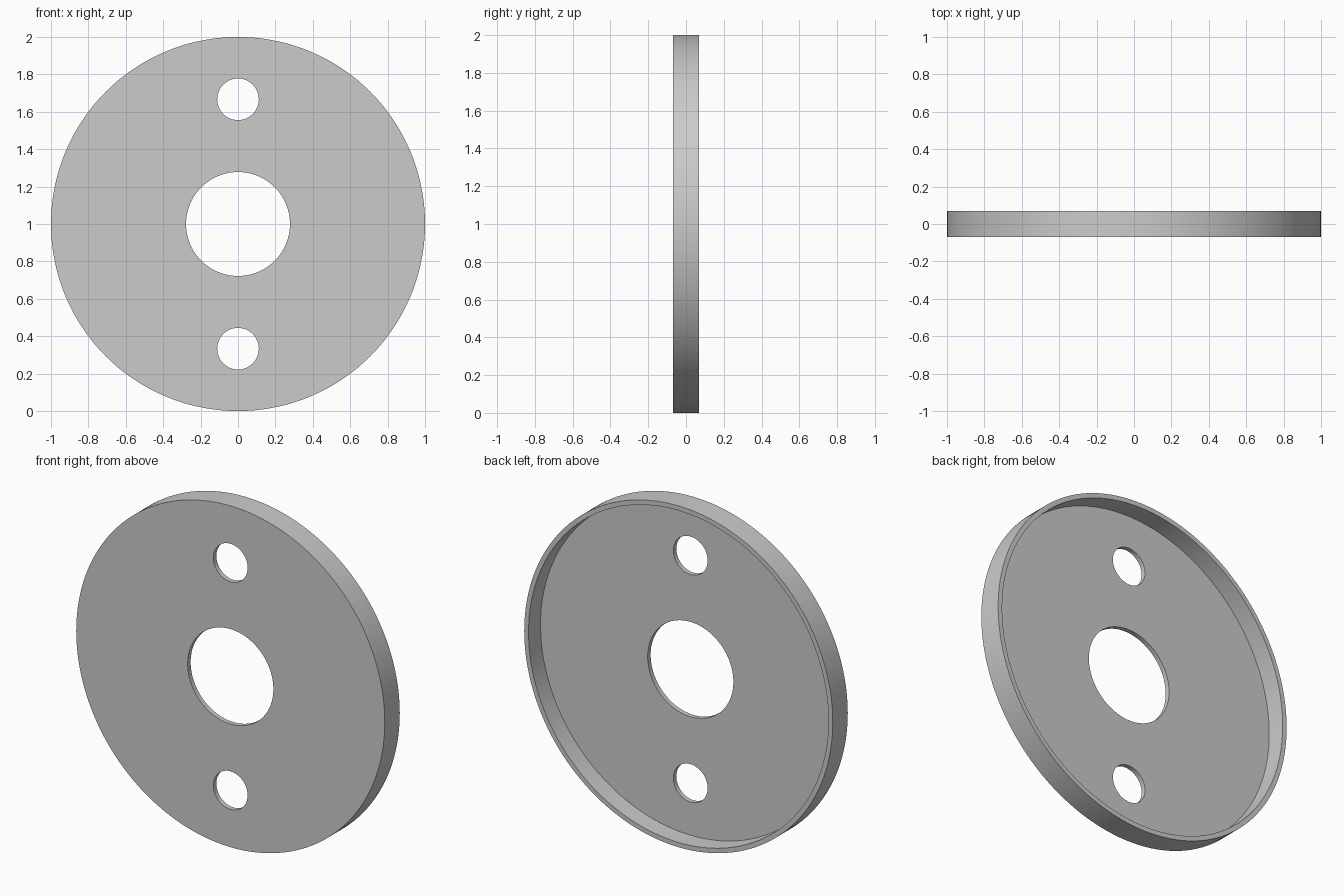
import bpy, bmesh, math
from mathutils import Vector

if "Cube" in bpy.data.objects:
    bpy.data.objects.remove(bpy.data.objects["Cube"], do_unlink=True)

UNIT = 1 / 36                 # wall thickness; all sizes are multiples of it
RADIUS, BORE = 36 * UNIT, 10 * UNIT
FRONT, BACK = -2.5 * UNIT, 2.5 * UNIT
HOLE_RADIUS, HOLE_OFFSET = 4 * UNIT, 24 * UNIT

grey = bpy.data.materials.new("light grey")
grey.use_nodes = True
grey.diffuse_color = (0.6, 0.6, 0.6, 1)
grey.node_tree.nodes["Principled BSDF"].inputs["Base Color"].default_value = (0.6, 0.6, 0.6, 1)


def lathe(name, profile, steps):
    """Spin a closed (radius, y) profile around the y axis."""
    bm = bmesh.new()
    verts = [bm.verts.new((r, y, 0)) for r, y in profile]
    edges = [bm.edges.new((v, verts[(i + 1) % len(verts)])) for i, v in enumerate(verts)]
    bmesh.ops.spin(bm, geom=verts + edges, cent=Vector(), axis=(0, 1, 0),
                   angle=math.tau, steps=steps)
    bmesh.ops.remove_doubles(bm, verts=bm.verts, dist=1e-5)
    bmesh.ops.recalc_face_normals(bm, faces=bm.faces)
    mesh = bpy.data.meshes.new(name)
    bm.to_mesh(mesh)
    bm.free()
    mesh.materials.append(grey)
    obj = bpy.data.objects.new(name, mesh)
    bpy.context.collection.objects.link(obj)
    obj.location.z = RADIUS
    return obj


# Shallow dish: thin front plate with a central bore and a rim toward the back
floor = FRONT + UNIT
dish = lathe("flanged_disc", [
    (BORE, FRONT), (RADIUS, FRONT), (RADIUS, BACK),
    (RADIUS - UNIT, BACK), (RADIUS - UNIT, floor), (BORE, floor)], 144)

# Two small through holes, above and below the bore
bpy.ops.object.select_all(action="DESELECT")
bpy.context.view_layer.objects.active = dish
dish.select_set(True)
for side in (1, -1):
    bm = bmesh.new()
    bmesh.ops.create_cone(bm, cap_ends=True, segments=64, radius1=HOLE_RADIUS,
                          radius2=HOLE_RADIUS, depth=0.5)
    mesh = bpy.data.meshes.new("hole_cutter")
    bm.to_mesh(mesh)
    bm.free()
    mesh.materials.append(grey)
    cutter = bpy.data.objects.new("hole_cutter", mesh)
    bpy.context.collection.objects.link(cutter)
    cutter.rotation_euler.x = math.pi / 2
    cutter.location.z = RADIUS + side * HOLE_OFFSET
    cutter.hide_render = True
    bpy.context.view_layer.update()
    cut = dish.modifiers.new("hole", "BOOLEAN")
    cut.operation, cut.solver, cut.object = "DIFFERENCE", "EXACT", cutter
    bpy.ops.object.modifier_apply(modifier=cut.name)
    bpy.data.objects.remove(cutter, do_unlink=True)

bpy.ops.object.shade_smooth_by_angle(angle=math.radians(30))
